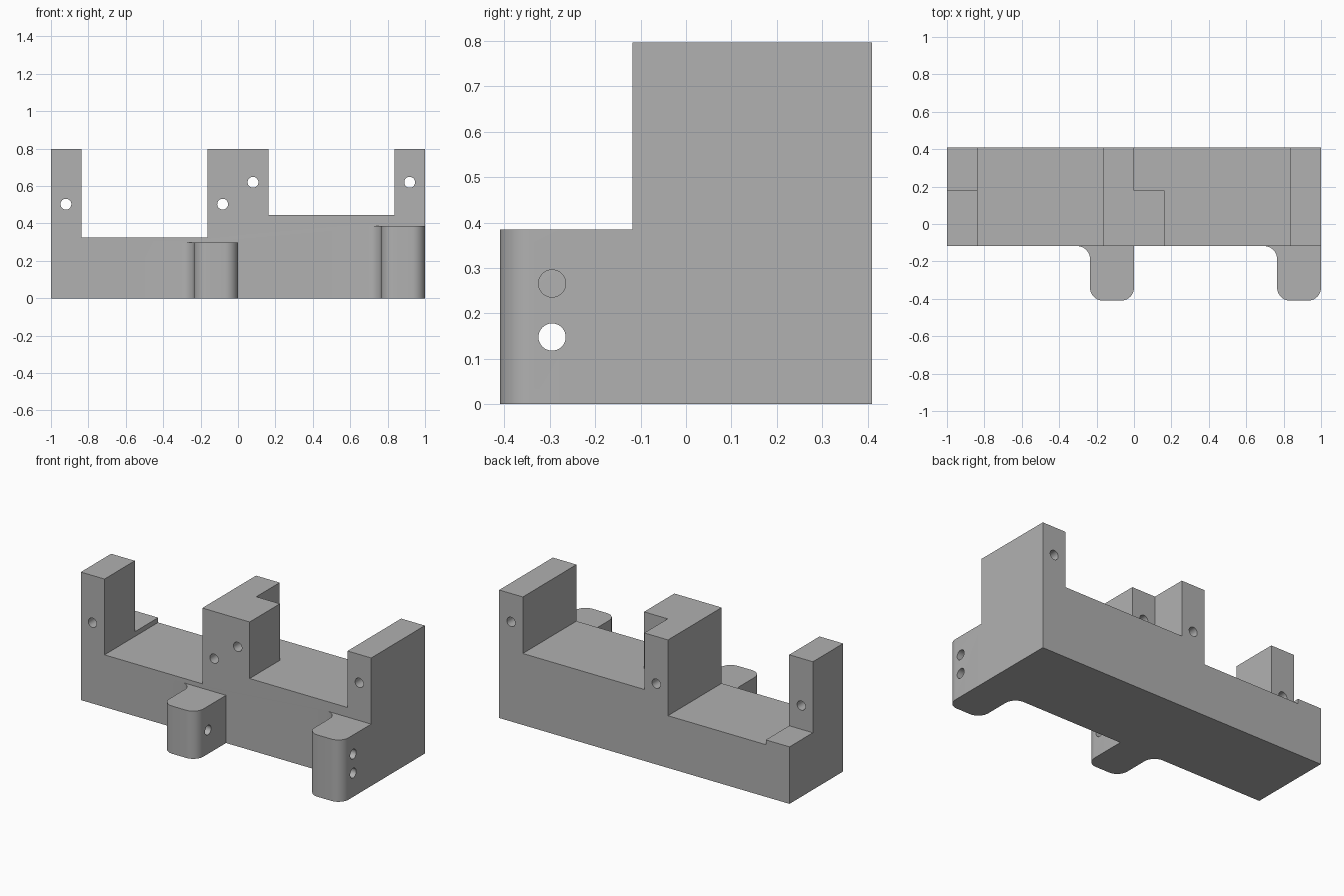
import bpy, bmesh
from math import pi, cos, sin
from mathutils import Matrix, Vector

default = bpy.data.objects.get("Cube")
if default:
    bpy.data.objects.remove(default, do_unlink=True)

grey = bpy.data.materials.new("plain grey")
grey.use_nodes = True
grey.diffuse_color = (0.44, 0.44, 0.44, 1)
grey.node_tree.nodes["Principled BSDF"].inputs["Base Color"].default_value = (0.44, 0.44, 0.44, 1)

FRONT, BACK, TAB_FRONT = -0.118, 0.41, -0.41
STEP_Y = 0.18
LOW, HIGH, TOP = 0.325, 0.445, 0.797
POST = 0.163


def finish(name, bm):
    bmesh.ops.recalc_face_normals(bm, faces=bm.faces)
    mesh = bpy.data.meshes.new(name)
    bm.to_mesh(mesh)
    bm.free()
    mesh.materials.append(grey)
    obj = bpy.data.objects.new(name, mesh)
    bpy.context.collection.objects.link(obj)
    return obj


def prism(name, points, offset):
    """Extrude a closed outline along an offset."""
    bm = bmesh.new()
    face = bm.faces.new([bm.verts.new(p) for p in points])
    out = bmesh.ops.extrude_face_region(bm, geom=[face])
    moved = [v for v in out["geom"] if isinstance(v, bmesh.types.BMVert)]
    bmesh.ops.translate(bm, vec=Vector(offset), verts=moved)
    return finish(name, bm)


def box(name, x0, x1, y0, y1, z0, z1):
    return prism(name, [(x0, y0, z0), (x1, y0, z0), (x1, y1, z0), (x0, y1, z0)], (0, 0, z1 - z0))


def drill(name, centre, axis, radius, depth):
    bm = bmesh.new()
    turn = Matrix.Rotation(pi / 2, 4, axis)
    bmesh.ops.create_cone(bm, cap_ends=True, segments=32, radius1=radius, radius2=radius,
                          depth=depth, matrix=Matrix.Translation(centre) @ turn)
    return finish(name, bm)


def combine(target, tool, operation):
    mod = target.modifiers.new(operation.lower(), 'BOOLEAN')
    mod.operation, mod.solver, mod.object = operation, 'EXACT', tool
    bpy.context.view_layer.objects.active = target
    bpy.ops.object.modifier_apply(modifier=mod.name)
    bpy.data.objects.remove(tool, do_unlink=True)


def arc(cx, cy, r, start, end, steps=10):
    angles = [start + (end - start) * i / steps for i in range(steps + 1)]
    return [(cx + r * cos(a), cy + r * sin(a)) for a in angles]


def tab(name, right, height):
    """Rounded tab with a fillet running into the body front."""
    r, left, root = 0.07, right - 0.235, FRONT + 0.06
    outline = [(right, root), (left - r, root)]
    outline += arc(left - r, FRONT - r, r, pi / 2, 0)
    outline += arc(left + r, TAB_FRONT + r, r, pi, 1.5 * pi)
    outline += arc(right - r, TAB_FRONT + r, r, 1.5 * pi, 2 * pi)
    return prism(name, [(x, y, 0) for x, y in outline], (0, 0, height))


# Body with two bays at different floor heights
profile = [(-1, 0), (1, 0), (1, TOP), (1 - POST, TOP), (1 - POST, HIGH), (POST, HIGH),
           (POST, TOP), (-POST, TOP), (-POST, LOW), (POST - 1, LOW), (POST - 1, TOP), (-1, TOP)]
body = prism("bracket_body", [(x, FRONT, z) for x, z in profile], (0, BACK - FRONT, 0))

# Rear notches in the end post and centre post
combine(body, box("end_notch", -1.1, POST - 1, STEP_Y, 0.6, LOW + 0.03, 1), 'DIFFERENCE')
combine(body, box("centre_notch", 0, POST + 0.0001, STEP_Y, 0.6, HIGH, 1), 'DIFFERENCE')

# Front tabs
for name, right, height in (("centre_tab", 0, 0.297), ("end_tab", 1, 0.385)):
    combine(body, tab(name, right, height), 'UNION')

# Screw holes through the posts
for x, z in ((-0.92, 0.503), (-0.082, 0.503), (0.08, 0.62), (0.918, 0.62)):
    combine(body, drill("post_hole", (x, 0.1, z), 'X', 0.029, 1.2), 'DIFFERENCE')

# Cross holes through the tabs
for x, z in ((-0.12, 0.148), (0.88, 0.148), (0.88, 0.266)):
    combine(body, drill("tab_hole", (x, -0.295, z), 'Y', 0.03, 0.4), 'DIFFERENCE')

# Smooth the rounded walls, keep edges sharp
bpy.ops.object.select_all(action='DESELECT')
body.select_set(True)
bpy.context.view_layer.objects.active = body
bpy.ops.object.shade_smooth_by_angle(angle=pi / 6)
